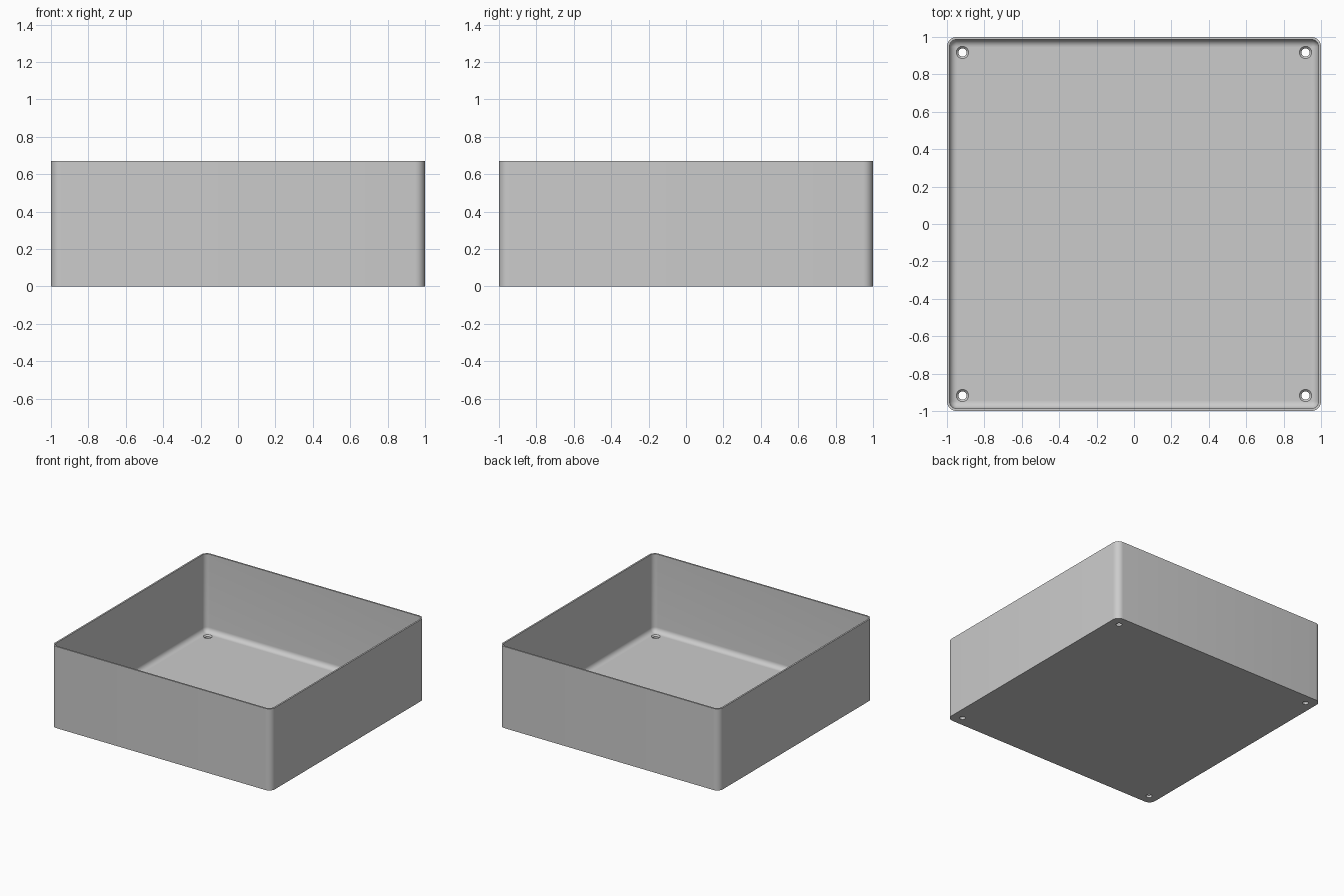
import bpy, bmesh
from math import pi, sin, cos, radians

cube = bpy.data.objects.get("Cube")
if cube:
    bpy.data.objects.remove(cube, do_unlink=True)

HALF, HEIGHT = 1.0, 0.67
WALL, FLOOR = 0.0133, 0.03
CORNER, FILLET = 0.053, 0.04
HOLE_POS, HOLE_R, SINK_R = 0.917, 0.022, 0.033
STEPS = 8

grey = bpy.data.materials.new("plain grey")
grey.use_nodes = True
colour = (0.6, 0.6, 0.6, 1)
grey.diffuse_color = colour
grey.node_tree.nodes["Principled BSDF"].inputs["Base Color"].default_value = colour


def rounded_square(bm, half, radius, z):
    """Ring of vertices around a square with rounded corners."""
    ring = []
    c = half - radius
    for q, (sx, sy) in enumerate(((1, 1), (-1, 1), (-1, -1), (1, -1))):
        for i in range(STEPS + 1):
            a = (q + i / STEPS) * pi / 2
            ring.append(bm.verts.new((sx * c + radius * cos(a), sy * c + radius * sin(a), z)))
    return ring


def lathe(name, profile, x, y, sides=32):
    """Closed round solid from (radius, z) pairs, bottom to top."""
    bm = bmesh.new()
    rings = [[bm.verts.new((x + r * cos(2 * pi * i / sides), y + r * sin(2 * pi * i / sides), z))
              for i in range(sides)] for r, z in profile]
    bridge(bm, rings)
    return finish(bm, name)


def bridge(bm, rings):
    for a, b in zip(rings, rings[1:]):
        n = len(a)
        for i in range(n):
            j = (i + 1) % n
            bm.faces.new((a[i], a[j], b[j], b[i]))
    bm.faces.new(rings[0][::-1])
    bm.faces.new(rings[-1])


def finish(bm, name):
    bmesh.ops.remove_doubles(bm, verts=bm.verts, dist=1e-5)
    bmesh.ops.recalc_face_normals(bm, faces=bm.faces)
    mesh = bpy.data.meshes.new(name)
    bm.to_mesh(mesh)
    bm.free()
    mesh.materials.append(grey)
    obj = bpy.data.objects.new(name, mesh)
    bpy.context.collection.objects.link(obj)
    return obj


# Tray shell: outer wall, rim, inner wall and filleted floor
bm = bmesh.new()
inner = HALF - WALL
rings = [rounded_square(bm, HALF, CORNER, 0),
         rounded_square(bm, HALF, CORNER, HEIGHT),
         rounded_square(bm, inner, CORNER - WALL, HEIGHT)]
for i in range(STEPS + 1):
    a = i / STEPS * pi / 2
    inset = FILLET * (1 - cos(a))
    radius = max(CORNER - WALL - inset, 0.0003)
    rings.append(rounded_square(bm, inner - inset, radius, FLOOR + FILLET * (1 - sin(a))))
bridge(bm, rings)
tray = finish(bm, "tray")

# Countersunk screw holes in the four corners
bpy.context.view_layer.objects.active = tray
tray.select_set(True)
profile = [(HOLE_R, -0.02), (HOLE_R, FLOOR - 0.011), (SINK_R, FLOOR), (SINK_R, FLOOR + 0.02)]
for sx in (-1, 1):
    for sy in (-1, 1):
        cutter = lathe("screw_hole_cutter", profile, sx * HOLE_POS, sy * HOLE_POS)
        cutter.hide_render = True
        cut = tray.modifiers.new("screw_hole", 'BOOLEAN')
        cut.operation = 'DIFFERENCE'
        cut.solver = 'EXACT'
        cut.object = cutter
        bpy.ops.object.modifier_apply(modifier=cut.name)
        bpy.data.objects.remove(cutter, do_unlink=True)

bpy.ops.object.shade_smooth_by_angle(angle=radians(30))
